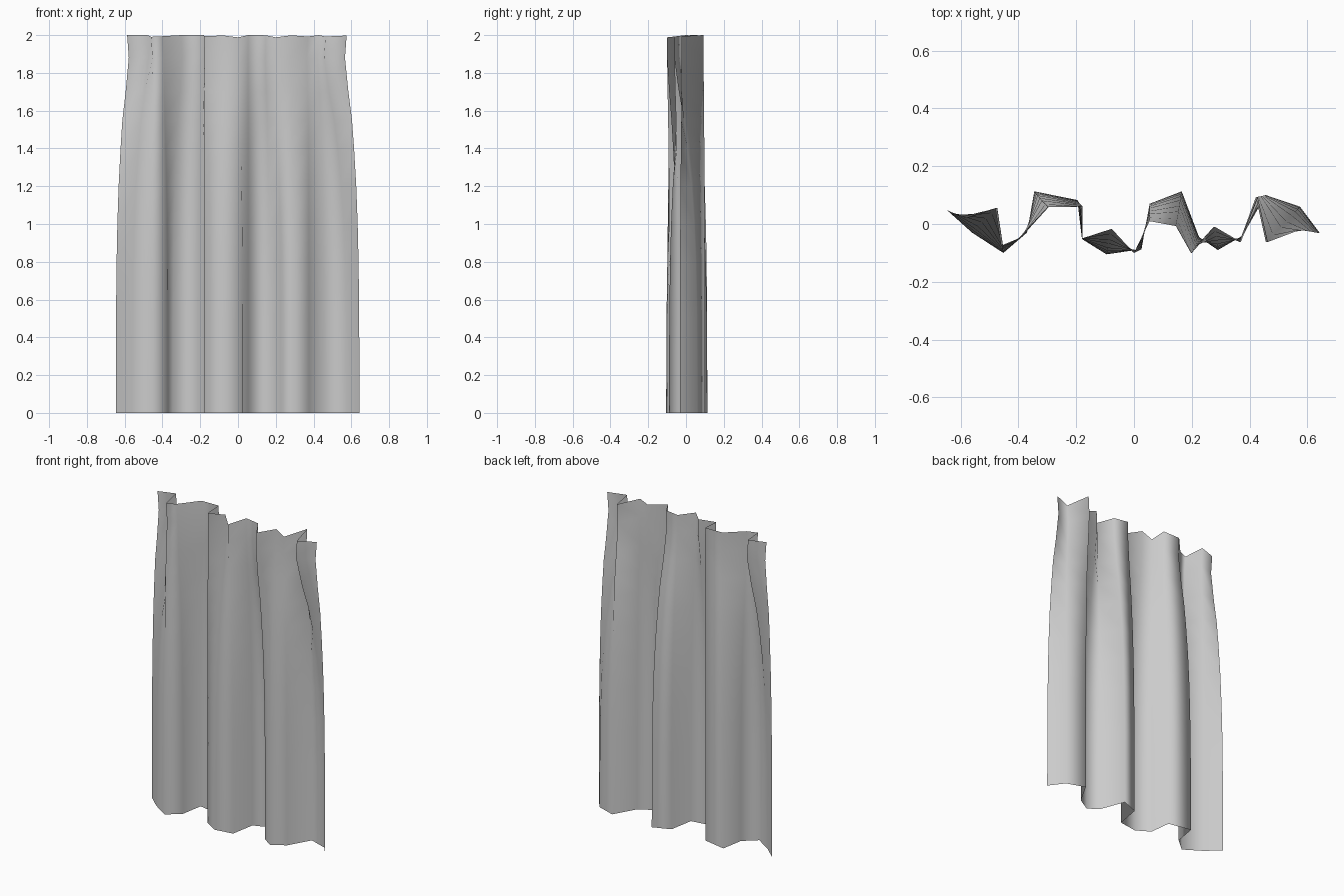
import bpy
import bmesh

cube = bpy.data.objects.get("Cube")
if cube:
    bpy.data.objects.remove(cube, do_unlink=True)

# Fold outline (x, y) along the gathered top and along the loose hem
TOP = [(-.587, .02), (-.48, .055), (-.46, -.075), (-.4, -.05), (-.3, .058),
       (-.18, .06), (-.18, -.05), (-.078, -.017), (0, -.1), (.054, .01),
       (.147, -.007), (.2, -.1), (.28, -.01), (.37, -.062), (.428, .093),
       (.463, -.062), (.575, -.02)]
HEM = [(-.647, .048), (-.56, -.03), (-.452, -.1), (-.37, -.03), (-.345, .113),
       (-.196, .083), (-.18, -.052), (-.095, -.105), (.026, -.087), (.054, .07),
       (.165, .113), (.225, -.045), (.29, -.09), (.376, -.04), (.456, .1),
       (.574, .06), (.643, -.032)]

# Rows of cloth: height, share of the top outline, sideways pinch
ROWS = [(0, 0, 1), (.5, .02, 1), (.8, .07, 1), (1, .14, 1), (1.2, .25, 1),
        (1.4, .42, 1), (1.55, .58, 1), (1.7, .8, .993), (1.88, 1, .985), (2, 1, 1)]


def make_material(name, color):
    mat = bpy.data.materials.new(name)
    mat.use_nodes = True
    mat.diffuse_color = color
    mat.node_tree.nodes["Principled BSDF"].inputs["Base Color"].default_value = color
    return mat


def make_curtain():
    bm = bmesh.new()
    rows = []
    for z, share, pinch in ROWS:
        row = []
        for (tx, ty), (hx, hy) in zip(TOP, HEM):
            x = (hx + (tx - hx) * share) * pinch
            y = hy + (ty - hy) * share
            # The gathered edge dips slightly at the forward folds
            dip = max(0, -y) * .12 if z == ROWS[-1][0] else 0
            row.append(bm.verts.new((x, y, z - dip)))
        rows.append(row)
    for low, high in zip(rows, rows[1:]):
        for i in range(len(low) - 1):
            bm.faces.new((low[i], low[i + 1], high[i + 1], high[i])).smooth = True
    mesh = bpy.data.meshes.new("curtain")
    bm.to_mesh(mesh)
    bm.free()
    mesh.materials.append(make_material("light grey cloth", (.6, .6, .6, 1)))
    curtain = bpy.data.objects.new("curtain", mesh)
    bpy.context.collection.objects.link(curtain)


make_curtain()
